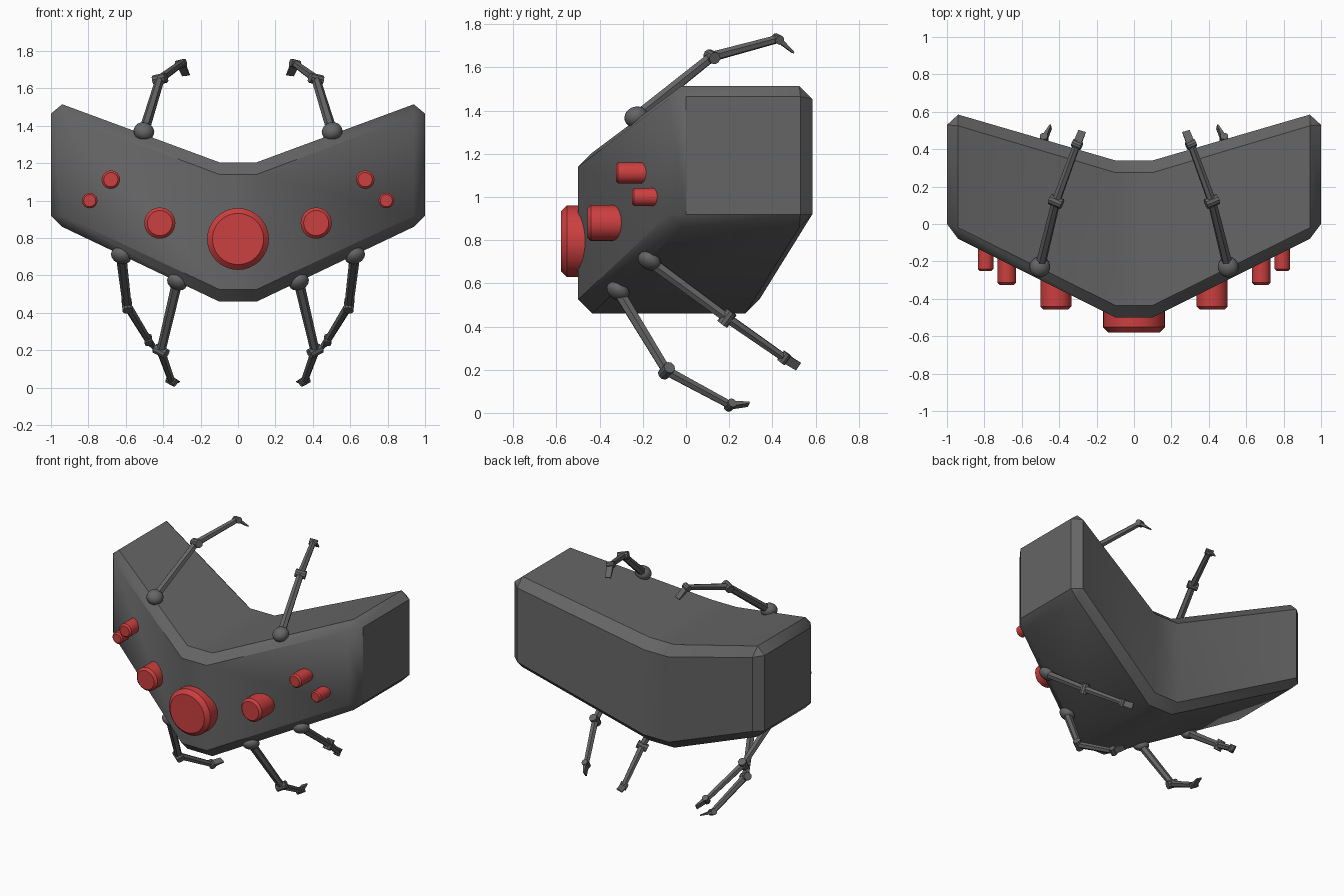
import bpy, bmesh, math
from mathutils import Vector, Matrix

if "Cube" in bpy.data.objects:
    bpy.data.objects.remove(bpy.data.objects["Cube"])

red = bpy.data.materials.new("red_lens")
red.diffuse_color = (0.6, 0.05, 0.05, 1)
red.use_nodes = True
red.node_tree.nodes["Principled BSDF"].inputs["Base Color"].default_value = red.diffuse_color
grey = bpy.data.materials.new("dark_grey")
grey.diffuse_color = (0.13, 0.13, 0.13, 1)
grey.use_nodes = True
grey.node_tree.nodes["Principled BSDF"].inputs["Base Color"].default_value = grey.diffuse_color


def make(name, bm, mat):
    bmesh.ops.recalc_face_normals(bm, faces=bm.faces)
    me = bpy.data.meshes.new(name)
    bm.to_mesh(me)
    bm.free()
    ob = bpy.data.objects.new(name, me)
    bpy.context.collection.objects.link(ob)
    me.materials.append(mat)
    bpy.ops.object.select_all(action='DESELECT')
    ob.select_set(True)
    bpy.context.view_layer.objects.active = ob
    bpy.ops.object.shade_smooth_by_angle(angle=math.radians(35))
    return ob


def frame(a, b, side):
    # z along a->b, x along side, origin at a
    z = (b - a).normalized()
    x = (side - z * side.dot(z)).normalized()
    m = Matrix((x, z.cross(x), z)).transposed().to_4x4()
    return Matrix.Translation(a) @ m


def rod(bm, a, b, r1, r2, side, sides=6):
    m = frame(a, b, side) @ Matrix.Translation((0, 0, (b - a).length / 2))
    bmesh.ops.create_cone(bm, cap_ends=True, segments=sides, radius1=r1,
                          radius2=r2, depth=(b - a).length, matrix=m)


# Body: chamfered sections swept across the bent V shape
def section(bm, x, y0, y1, z0, z1, c):
    pts = [(y0 + c, z0), (y1 - c, z0), (y1, z0 + c), (y1, z1 - c),
           (y1 - c, z1), (y0 + c, z1), (y0, z1 - c), (y0, z0 + c)]
    return [bm.verts.new((x, y, z)) for y, z in pts]


bm = bmesh.new()
mid = (-0.50, 0.34, 0.46, 1.205, 0.065)
end = (-0.08, 0.585, 0.86, 1.515, 0.06)
cap = (0.0, 0.53, 0.92, 1.465, 0.0)
rings = [section(bm, x, *p) for x, p in
         [(-1, cap), (-0.94, end), (-0.1, mid), (0.1, mid), (0.94, end), (1, cap)]]
for r, s in zip(rings, rings[1:]):
    for i in range(8):
        j = (i + 1) % 8
        bm.faces.new((r[i], r[j], s[j], s[i]))
bm.faces.new(rings[0])
bm.faces.new(rings[-1])
bmesh.ops.remove_doubles(bm, verts=bm.verts, dist=0.0005)
make("body", bm, grey)


# Eyes: round lenses with chamfered fronts
def eye(name, x, z, r, front, back, c):
    bm = bmesh.new()
    rows = []
    for y, rad in [(back, r), (front + c, r), (front, r - c)]:
        rows.append([bm.verts.new((x + rad * math.cos(t), y, z + rad * math.sin(t)))
                     for t in [math.tau * i / 32 for i in range(32)]])
    for a, b in zip(rows, rows[1:]):
        for i in range(32):
            j = (i + 1) % 32
            bm.faces.new((a[i], a[j], b[j], b[i]))
    bm.faces.new(rows[0])
    bm.faces.new(rows[-1])
    make(name, bm, red)


eye("centre_eye", 0, 0.795, 0.165, -0.58, -0.40, 0.028)
for s, tag in ((1, "right"), (-1, "left")):
    eye(tag + "_large_eye", s * 0.418, 0.88, 0.083, -0.457, -0.27, 0.016)
    eye(tag + "_medium_eye", s * 0.68, 1.112, 0.049, -0.325, -0.17, 0.011)
    eye(tag + "_small_eye", s * 0.793, 1.0, 0.041, -0.25, -0.12, 0.009)


# Arms: shoulder ball, two rods, hinge pins and a wedge claw
def arm(name, s, pts, normal, squash):
    a, b, c, d = [Vector((s * x, y, z)) for x, y, z in pts]
    n = Vector((s * normal[0], normal[1], normal[2]))
    hinge = (b - a).cross(c - b).normalized()
    # pick a sideways hinge when the arm is nearly straight
    if (b - a).normalized().dot((c - b).normalized()) > 0.995:
        hinge = (b - a).cross(Vector((1, 0, 0))).normalized()
    bm = bmesh.new()
    m = frame(a, a + n, Vector((1, 0, 0))) @ Matrix.Diagonal((1, 1, squash, 1))
    bmesh.ops.create_uvsphere(bm, u_segments=20, v_segments=12, radius=0.056, matrix=m)
    rod(bm, a, b, 0.028, 0.024, hinge)
    rod(bm, b, c, 0.024, 0.02, hinge)
    rod(bm, b - hinge * 0.036, b + hinge * 0.036, 0.028, 0.028, c - b, 10)
    rod(bm, c - hinge * 0.026, c + hinge * 0.026, 0.022, 0.022, d - c, 10)
    # claw
    geo = bmesh.ops.create_cube(bm, size=1)
    length = (d - c).length
    fm = frame(c, d, hinge)
    for v in geo["verts"]:
        tip = v.co.z > 0
        v.co = fm @ Vector((v.co.x * 0.042, v.co.y * (0.008 if tip else 0.026),
                            length if tip else 0))
    make(name, bm, grey)


arms = {
    "upper_arm": ([(0.503, -0.23, 1.37), (0.417, 0.12, 1.65),
                   (0.305, 0.425, 1.732), (0.278, 0.495, 1.67)],
                  (-0.3, -0.3, 1), 0.86),
    "front_leg": ([(0.325, -0.315, 0.565), (0.412, -0.09, 0.195),
                   (0.355, 0.205, 0.036), (0.33, 0.29, 0.04)],
                  (0.4, -0.5, -0.9), 0.7),
    "rear_leg": ([(0.625, -0.17, 0.705), (0.593, 0.19, 0.44),
                  (0.48, 0.455, 0.255), (0.445, 0.52, 0.215)],
                 (0.4, -0.5, -0.9), 0.7),
}
for s, tag in ((1, "right_"), (-1, "left_")):
    for name, (pts, n, squash) in arms.items():
        arm(tag + name, s, pts, n, squash)
